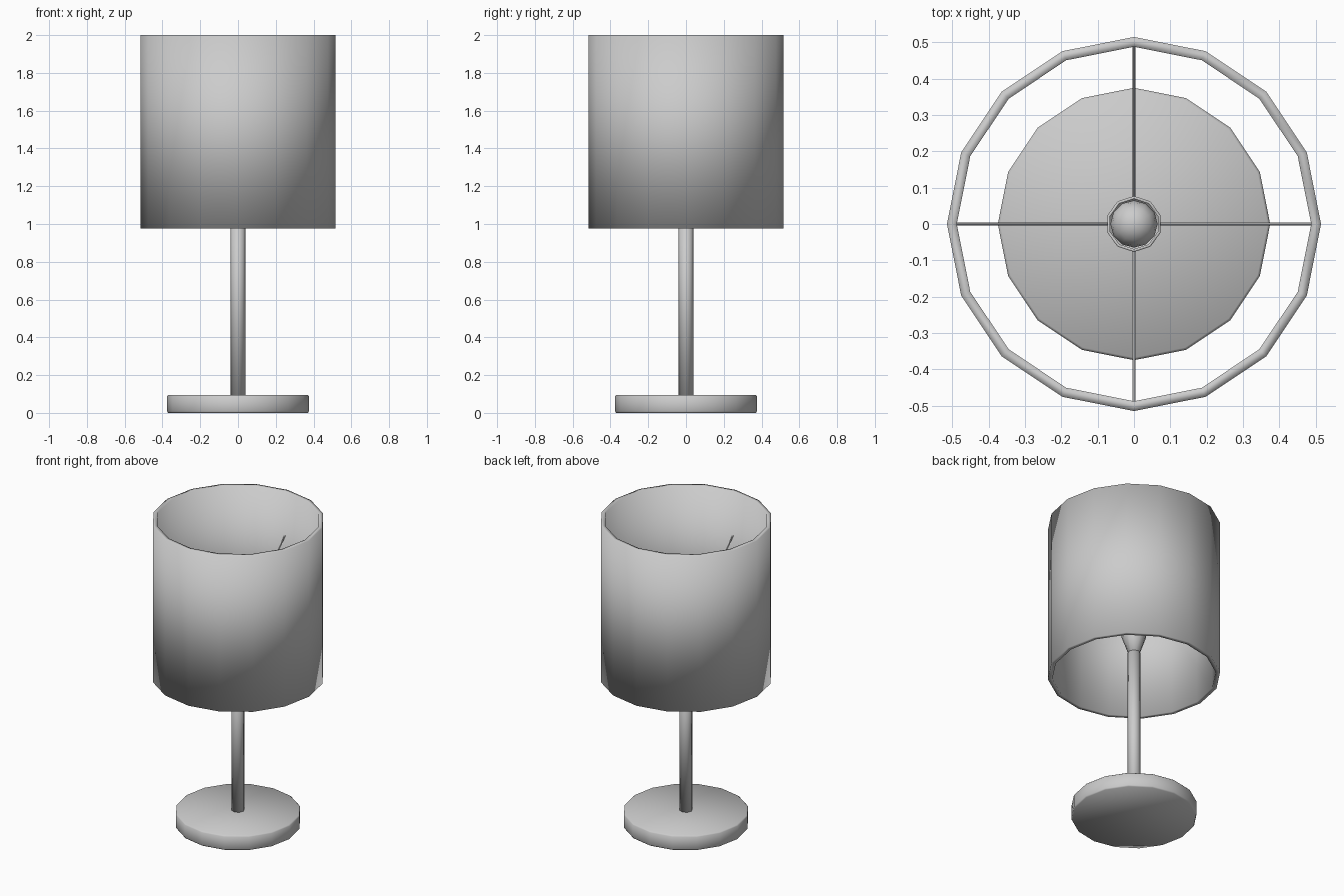
import bpy, bmesh
from math import cos, sin, pi
from mathutils import Vector

if "Cube" in bpy.data.objects:
    bpy.data.objects.remove(bpy.data.objects["Cube"])


def lathe(name, profile, sides, start=0.0, closed=False):
    """Turn an (r, z) profile around z; open profiles get capped ends."""
    bm = bmesh.new()
    rings = []
    for r, z in profile:
        angles = [start + 2 * pi * i / sides for i in range(sides)]
        rings.append([bm.verts.new((r * cos(a), r * sin(a), z)) for a in angles])
    pairs = list(zip(rings, rings[1:]))
    if closed:
        pairs.append((rings[-1], rings[0]))
    else:
        bm.faces.new(rings[0])
        bm.faces.new(rings[-1])
    for a, b in pairs:
        for i in range(sides):
            j = (i + 1) % sides
            bm.faces.new((a[i], a[j], b[j], b[i]))
    bmesh.ops.recalc_face_normals(bm, faces=bm.faces)
    for f in bm.faces:
        f.smooth = True
    mesh = bpy.data.meshes.new(name)
    bm.to_mesh(mesh)
    bm.free()
    obj = bpy.data.objects.new(name, mesh)
    bpy.context.collection.objects.link(obj)
    return obj


# Disc base with a slightly softened top edge
lathe("base", [(0.37, 0), (0.375, 0.008), (0.375, 0.088), (0.368, 0.095)], 16)

# Stem
lathe("stem", [(0.039, 0.09), (0.039, 1.13)], 8)

# Flared bulb socket with a thin open rim
lathe("socket", [(0.028, 1.11), (0.077, 1.25), (0.077, 1.30),
                 (0.069, 1.30), (0.069, 1.27)], 10, pi / 2)

# Bulb
bpy.ops.mesh.primitive_uv_sphere_add(segments=12, ring_count=8, radius=0.065,
                                     location=(0, 0, 1.33))
bulb = bpy.context.object
bulb.name = "bulb"
bpy.ops.object.shade_smooth()

# Hollow drum shade
lathe("shade", [(0.515, 0.975), (0.515, 2.0), (0.488, 2.0), (0.488, 0.975)],
      16, closed=True)

# Four sloping wires holding the shade
for i in range(4):
    a = i * pi / 2
    out = Vector((cos(a), sin(a), 0))
    p = out * 0.072 + Vector((0, 0, 1.285))
    q = out * 0.492 + Vector((0, 0, 1.715))
    bpy.ops.mesh.primitive_cylinder_add(vertices=6, radius=0.004,
                                        depth=(q - p).length, location=(p + q) / 2)
    wire = bpy.context.object
    wire.name = f"shade_wire_{i + 1}"
    wire.rotation_euler = (q - p).to_track_quat('Z', 'Y').to_euler()
